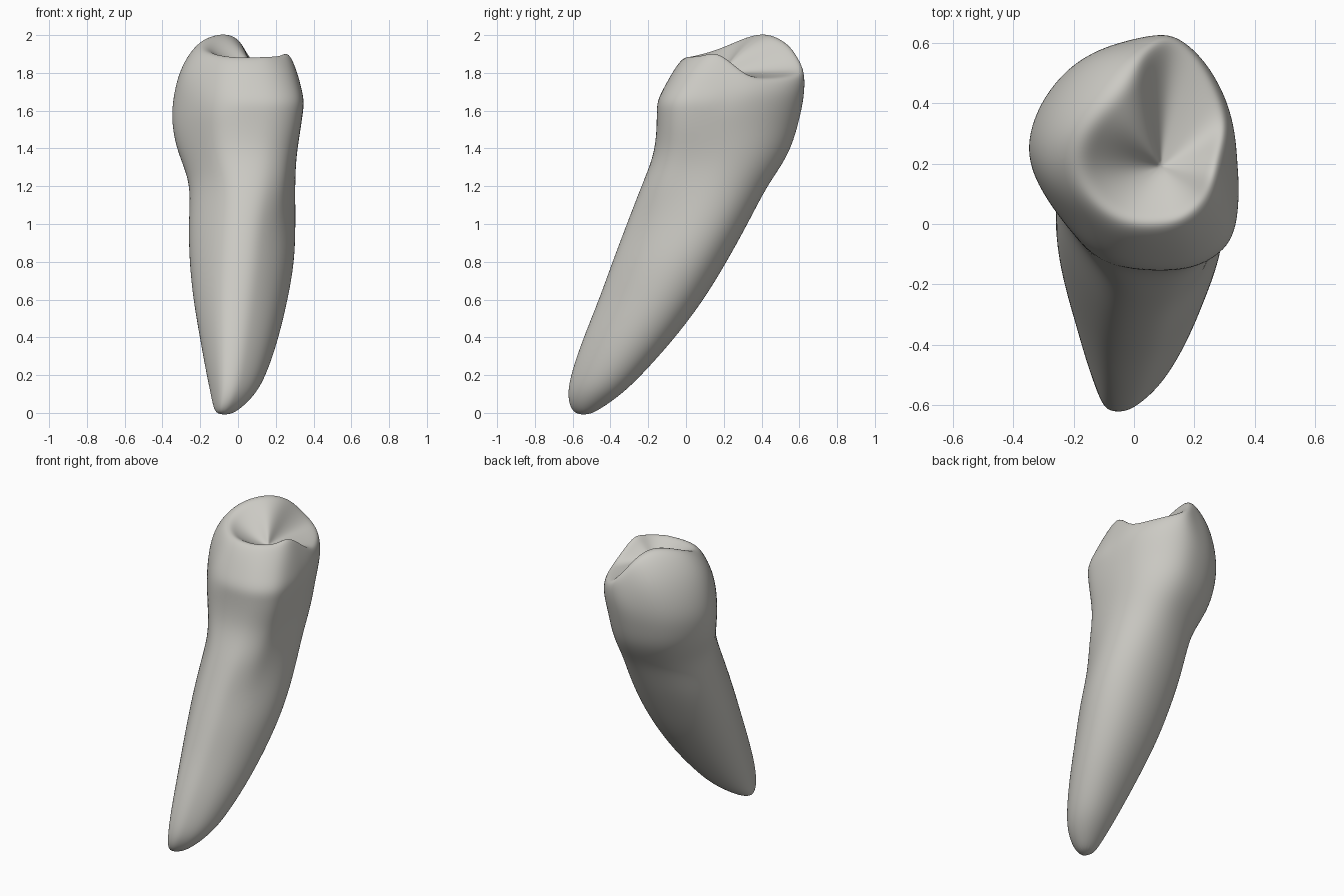
import bpy
import bmesh
import math
from mathutils import Vector

cube = bpy.data.objects.get("Cube")
if cube:
    bpy.data.objects.remove(cube)

enamel = bpy.data.materials.new("warm grey enamel")
colour = (0.60, 0.59, 0.55, 1)
enamel.use_nodes = True
enamel.diffuse_color = colour
enamel.node_tree.nodes["Principled BSDF"].inputs["Base Color"].default_value = colour

# Crown outline in a unit box, counter-clockwise from the front
OUTLINE = [(.3, -1), (.65, -.96), (.95, -.76), (1, -.44), (1, -.1), (.96, .23),
           (.84, .57), (.61, .87), (.3, 1.03), (-.07, .99), (-.54, .84), (-.88, .48),
           (-1.02, .05), (-.85, -.31), (-.56, -.66), (-.26, -.96)]

# Height, then left/right and front/back limits of each section
SECTIONS = [(-.01, -.11, -.04, -.58, -.51), (.03, -.13, .02, -.62, -.44),
            (.11, -.145, .095, -.635, -.33), (.22, -.168, .148, -.615, -.22),
            (.4, -.20, .205, -.555, -.06), (.6, -.235, .25, -.475, .09),
            (.8, -.255, .285, -.405, .21), (1, -.26, .29, -.33, .32),
            (1.19, -.25, .295, -.25, .415), (1.3, -.285, .30, -.20, .49),
            (1.4, -.325, .31, -.165, .545), (1.52, -.35, .325, -.15, .58),
            (1.65, -.35, .342, -.15, .61)]

# Biting edge: one point for each point of the outline
RIM = [(.10, -.01, 1.90), (.18, .02, 1.90), (.24, .08, 1.905), (.27, .16, 1.93),
       (.285, .24, 1.87), (.31, .34, 1.775), (.27, .45, 1.77), (.21, .56, 1.78),
       (.12, .64, 1.81), (.04, .59, 1.92), (-.01, .52, 2.01), (-.10, .43, 2.03),
       (-.19, .31, 2.01), (-.21, .18, 1.95), (-.14, .06, 1.915), (-.03, -.01, 1.90)]
PIT = Vector((.09, .19, 1.80))


def section(z, x0, x1, y0, y1):
    """Round, forward-narrowing root blending into the crown outline."""
    blend = min(1, max(0, (z - 1.0) / .5))
    skew = .3 * max(0, 1 - z / 1.1)
    ring = []
    for u, v in OUTLINE:
        length = math.hypot(u, v)
        ru, rv = u / length, v / length
        # Flatten the front corners and fill out the back left corner
        trim = 1 - .18 * max(0, -ru) * max(0, -rv) - .07 * max(0, ru) * max(0, -rv)
        trim += .15 * max(0, ru) * max(0, rv)
        ru = trim * ru * (1 + .18 * rv) - skew * max(0, -rv) ** 2
        rv *= trim
        u, v = ru + (u - ru) * blend, rv + (v - rv) * blend
        ring.append(Vector(((x0 + x1) / 2 + u * (x1 - x0) / 2 * 1.03,
                            (y0 + y1) / 2 + v * (y1 - y0) / 2 * 1.025, z)))
    return ring


rings = [section(*s) for s in SECTIONS]
belly_index = len(rings) - 1
rim = [Vector(p) for p in RIM]

# Crown shoulder, fuller below the tall cusp
shoulder = []
for low, high in zip(rings[-1], rim):
    p = low.lerp(high, .55)
    out = (low - Vector((0, .24, low.z))).normalized()
    shoulder.append(p + out * (.05 if high.z > 1.92 and high.x < 0 else .01))
rings += [shoulder, rim]
rim_index = len(rings) - 1

# Basin sinking to the central pit; the tall cusp keeps a broad raised ridge
for t in (.25, .55, .82):
    ring = []
    for p in rim:
        ridge = math.exp(-((p.x + .08) ** 2 + (p.y - .44) ** 2) / .03)
        fall = (1 - (1 - t) ** 1.5) * (1 - ridge) + t ** 1.6 * ridge
        q = p.lerp(PIT, t)
        q.z = p.z + (PIT.z - p.z) * fall
        ring.append(q)
    rings.append(ring)

bm = bmesh.new()
crease = bm.edges.layers.float.new("crease_edge")
loops = [[bm.verts.new(p) for p in ring] for ring in rings]
count = len(OUTLINE)
for a, b in zip(loops, loops[1:]):
    for i in range(count):
        j = (i + 1) % count
        bm.faces.new((a[i], a[j], b[j], b[i]))
bm.faces.new(loops[0][::-1])
centre = bm.verts.new(PIT)
for i in range(count):
    bm.faces.new((loops[-1][i], loops[-1][(i + 1) % count], centre))


def crease_ring(ring, start, stop, weight):
    for i in range(start, stop):
        edge = bm.edges.get((ring[i % count], ring[(i + 1) % count]))
        edge[crease] = weight


# Firm biting edge away from the tall cusp, and a firm belly line in front
crease_ring(loops[rim_index], 0, 10, .2)
crease_ring(loops[belly_index], count - 1, count + 4, .3)
bmesh.ops.recalc_face_normals(bm, faces=bm.faces)
for face in bm.faces:
    face.smooth = True

mesh = bpy.data.meshes.new("tooth")
bm.to_mesh(mesh)
bm.free()
mesh.materials.append(enamel)
tooth = bpy.data.objects.new("tooth", mesh)
bpy.context.collection.objects.link(tooth)
smooth = tooth.modifiers.new("smooth surface", "SUBSURF")
smooth.levels = smooth.render_levels = 3
